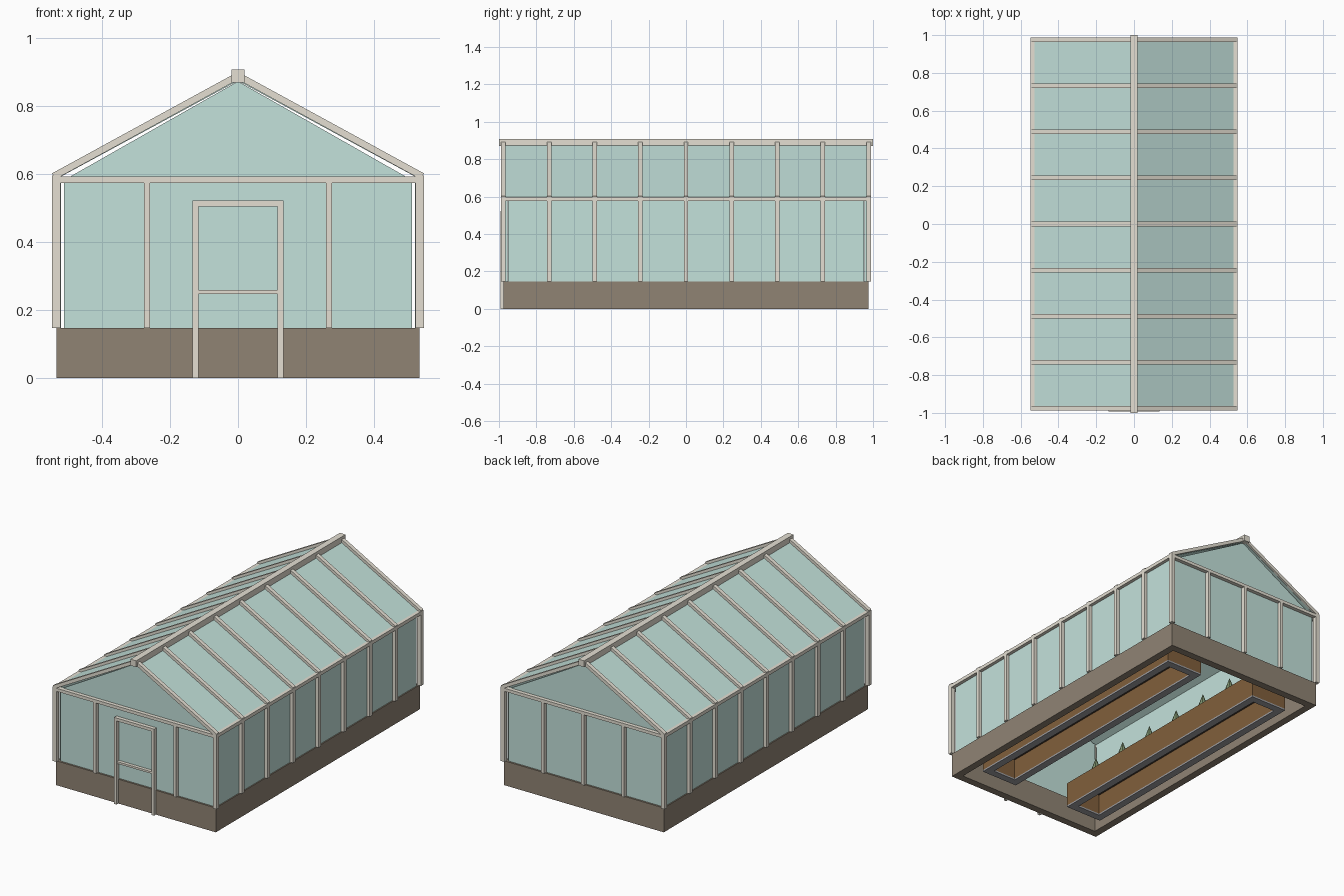
import bpy, bmesh, math
from mathutils import Matrix, Vector

if "Cube" in bpy.data.objects:
    bpy.data.objects.remove(bpy.data.objects["Cube"])


def material(name, rgb):
    m = bpy.data.materials.new(name)
    m.diffuse_color = (*rgb, 1)
    m.use_nodes = True
    m.node_tree.nodes["Principled BSDF"].inputs["Base Color"].default_value = m.diffuse_color
    return m


FRAME = material("pale frame", (0.78, 0.74, 0.65))
GLASS = material("glass", (0.55, 0.76, 0.71))
STONE = material("base wall", (0.28, 0.23, 0.175))
METAL = material("grey footing", (0.35, 0.35, 0.37))
TIMBER = material("bed timber", (0.22, 0.115, 0.045))
SOIL = material("soil", (0.07, 0.045, 0.03))
LEAF = material("leaf green", (0.20, 0.28, 0.15))


def finish(name, bm, mat):
    bmesh.ops.recalc_face_normals(bm, faces=bm.faces)
    me = bpy.data.meshes.new(name)
    bm.to_mesh(me)
    bm.free()
    me.materials.append(mat)
    ob = bpy.data.objects.new(name, me)
    bpy.context.collection.objects.link(ob)
    return ob


def boxes(name, spans, mat):
    """One object from boxes given as (x0, x1, y0, y1, z0, z1)."""
    bm = bmesh.new()
    for x0, x1, y0, y1, z0, z1 in spans:
        m = Matrix.Translation(((x0 + x1) / 2, (y0 + y1) / 2, (z0 + z1) / 2))
        m = m @ Matrix.Diagonal((x1 - x0, y1 - y0, z1 - z0, 1))
        bmesh.ops.create_cube(bm, size=1, matrix=m)
    return finish(name, bm, mat)


def prism(name, profile, y0, y1, mat):
    """Extrude an x-z profile along y."""
    bm = bmesh.new()
    f = bm.faces.new([bm.verts.new((x, y0, z)) for x, z in profile])
    r = bmesh.ops.extrude_face_region(bm, geom=[f])
    verts = [v for v in r["geom"] if isinstance(v, bmesh.types.BMVert)]
    bmesh.ops.translate(bm, verts=verts, vec=(0, y1 - y0, 0))
    return finish(name, bm, mat)


def sloped(a, b, t, s):
    """Profile of a bar of thickness t from a to b, on side s."""
    a, b = Vector((a[0] * s, a[1])), Vector((b[0] * s, b[1]))
    d = (b - a).normalized()
    n = Vector((-d.y, d.x)) * t / 2
    return [a - n, b - n, b + n, a + n]


def ring(x, y, w, z0, z1, cx=0):
    """Four walls of a rectangular ring, half sizes x and y, wall width w."""
    return [(cx - x, cx - x + w, -y, y, z0, z1), (cx + x - w, cx + x, -y, y, z0, z1),
            (cx - x + w, cx + x - w, -y, -y + w, z0, z1),
            (cx - x + w, cx + x - w, y - w, y, z0, z1)]


BASE_Z, EAVE_Z, Y = 0.147, 0.595, 0.976
BAYS = [-Y + i * 2 * Y / 8 for i in range(9)]

# Low base wall
boxes("base_wall", ring(0.535, Y, 0.045, 0, BASE_Z), STONE)

# Side walls and roof, both sides
for s, side in ((-1, "left"), (1, "right")):
    xi, xo = sorted((s * 0.523, s * 0.548))
    boxes(side + "_posts", [(xi, xo, y - 0.012, y + 0.012, BASE_Z, EAVE_Z) for y in BAYS], FRAME)
    boxes(side + "_eave_beam", [(xi, xo, -0.988, 0.988, 0.576, 0.597)], FRAME)
    boxes(side + "_wall_glass", [(s * 0.525 - 0.003, s * 0.525 + 0.003, -0.953, 0.953, BASE_Z, 0.592)], GLASS)
    for i, y in enumerate(BAYS):
        prism(f"{side}_rafter_{i + 1}", sloped((0.543, 0.594), (0.008, 0.886), 0.02, s),
              y - 0.012, y + 0.012, FRAME)
    prism(side + "_roof_glass", sloped((0.53, 0.592), (0.0, 0.879), 0.006, s), -0.976, 0.976, GLASS)

# Ridge beam
boxes("ridge_beam", [(-0.019, 0.019, -1, 1, 0.87, 0.908)], FRAME)

# End walls; the back one has a middle mullion
for s, end in ((-1, "front"), (1, "back")):
    y, g = s * 0.976, s * 0.96
    boxes(end + "_wall_glass", [(-0.513, 0.513, g - 0.005, g + 0.005, BASE_Z, 0.592)], GLASS)
    prism(end + "_gable_glass", [(-0.5, 0.59), (0.5, 0.59), (0, 0.874)], g - 0.005, g + 0.005, GLASS)
    boxes(end + "_tie_beam", [(-0.525, 0.525, y - 0.012, y + 0.012, 0.574, 0.593)], FRAME)
    xs = (-0.268, 0.268) if s < 0 else (-0.268, 0, 0.268)
    boxes(end + "_mullions", [(x - 0.009, x + 0.009, y - 0.012, y + 0.012, BASE_Z, 0.58) for x in xs], FRAME)

# Door frame
boxes("door_frame", [(-0.134, -0.117, -0.993, -0.97, 0, 0.523),
                     (0.117, 0.134, -0.993, -0.97, 0, 0.523),
                     (-0.117, 0.117, -0.993, -0.97, 0.505, 0.523),
                     (-0.117, 0.117, -0.99, -0.97, 0.247, 0.259)], FRAME)

# Planting beds with a row of plants each
for cx, side in ((-0.313, "left"), (0.313, "right")):
    boxes(side + "_bed_footing", ring(0.122, 0.82, 0.045, 0, 0.01, cx), METAL)
    boxes(side + "_bed_walls", ring(0.122, 0.82, 0.045, 0.01, 0.155, cx), TIMBER)
    boxes(side + "_bed_soil", [(cx - 0.077, cx + 0.077, -0.775, 0.775, 0.13, 0.15)], SOIL)
    bm = bmesh.new()
    for i in range(7):
        bmesh.ops.create_cone(bm, cap_ends=True, segments=8, radius1=0.06, radius2=0, depth=0.17,
                              matrix=Matrix.Translation((cx, -0.71 + i * 0.2367, 0.235)))
    finish(side + "_plants", bm, LEAF)
